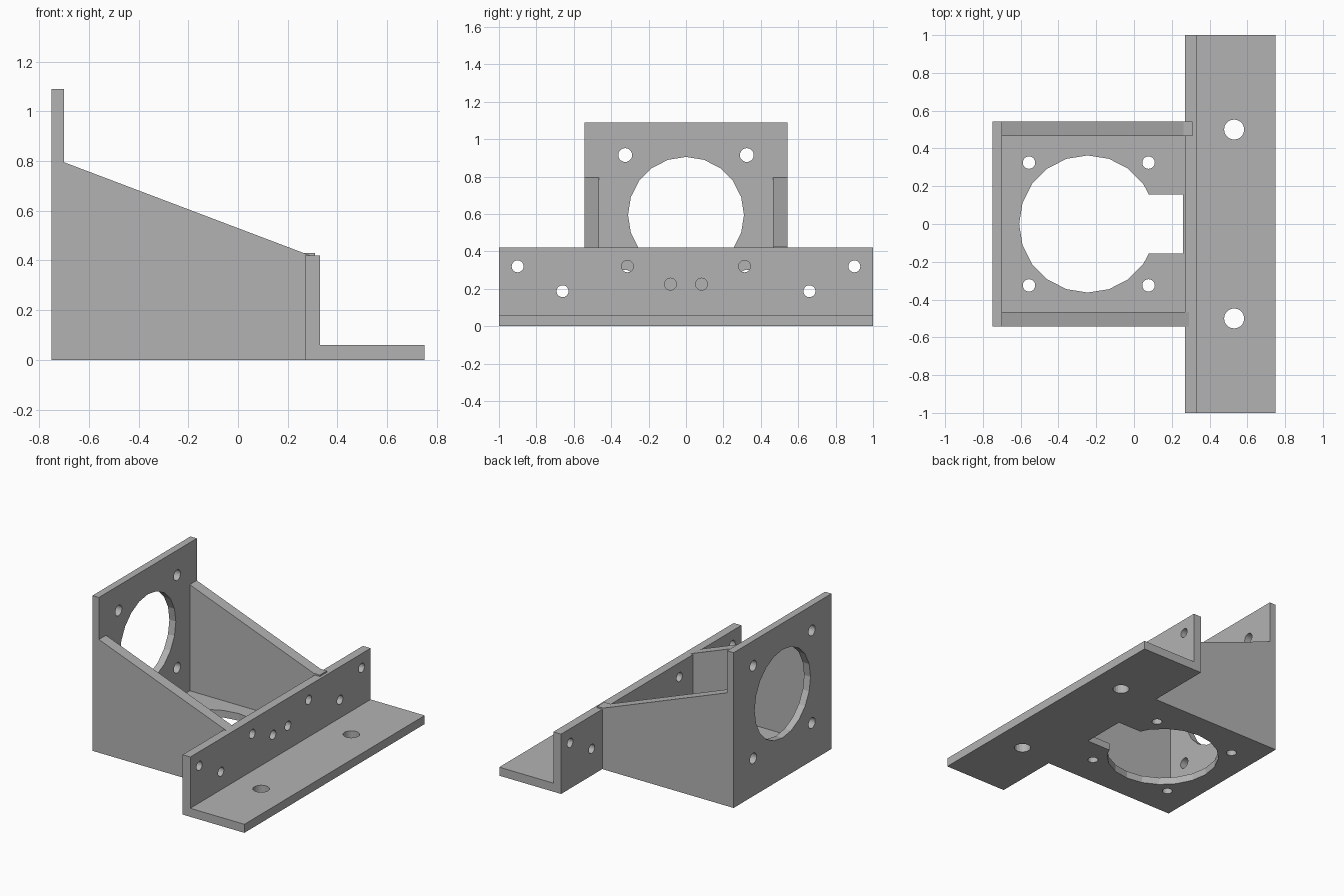
import bpy, bmesh, math
from mathutils import Matrix, Vector

cube = bpy.data.objects.get("Cube")
if cube:
    bpy.data.objects.remove(cube, do_unlink=True)

GREY = (0.45, 0.45, 0.45, 1)
metal = bpy.data.materials.new("plain grey metal")
metal.use_nodes = True
metal.diffuse_color = GREY
metal.node_tree.nodes["Principled BSDF"].inputs["Base Color"].default_value = GREY


def add_object(name, bm):
    bmesh.ops.recalc_face_normals(bm, faces=bm.faces)
    mesh = bpy.data.meshes.new(name)
    bm.to_mesh(mesh)
    bm.free()
    mesh.materials.append(metal)
    obj = bpy.data.objects.new(name, mesh)
    bpy.context.collection.objects.link(obj)
    return obj


def prism(name, profile, y0, y1):
    """Extrude an (x, z) profile along y."""
    bm = bmesh.new()
    face = bm.faces.new([bm.verts.new((x, y0, z)) for x, z in profile])
    grown = bmesh.ops.extrude_face_region(bm, geom=[face])["geom"]
    verts = [v for v in grown if isinstance(v, bmesh.types.BMVert)]
    bmesh.ops.translate(bm, verts=verts, vec=(0, y1 - y0, 0))
    return add_object(name, bm)


def box(name, x0, x1, y0, y1, z0, z1):
    return prism(name, [(x0, z0), (x1, z0), (x1, z1), (x0, z1)], y0, y1)


def cut(target, cutter):
    mod = target.modifiers.new("hole", "BOOLEAN")
    mod.operation = "DIFFERENCE"
    mod.solver = "EXACT"
    mod.object = cutter
    cutter.hide_render = True
    bpy.context.view_layer.objects.active = target
    bpy.ops.object.modifier_apply(modifier=mod.name)
    bpy.data.objects.remove(cutter, do_unlink=True)


def drill(target, axis, spots, radius):
    """Cut 20-sided holes along x or z through the given points."""
    bm = bmesh.new()
    turn = Matrix.Rotation(math.pi / 2, 4, "Y") if axis == "x" else Matrix()
    for spot in spots:
        bmesh.ops.create_cone(bm, cap_ends=True, segments=20, radius1=radius,
                              radius2=radius, depth=0.2,
                              matrix=Matrix.Translation(Vector(spot)) @ turn)
    cut(target, add_object("drill", bm))


SIDES = (-1, 1)
HALF, INNER = 0.543, 0.465

# Upright plate with a large bore and four bolt holes
back_plate = box("upright_plate", -0.75, -0.70, -HALF, HALF, 0, 1.09)
drill(back_plate, "x", [(-0.725, 0, 0.595)], 0.31)
drill(back_plate, "x", [(-0.725, s * 0.325, z) for s in SIDES for z in (0.265, 0.915)], 0.037)

# Floor plate with a keyhole opening and four bolt holes
floor = box("floor_plate", -0.70, 0.27, -INNER, INNER, 0, 0.05)
drill(floor, "z", [(-0.245, 0, 0.025)], 0.363)
cut(floor, box("slot", -0.25, 0.26, -0.157, 0.157, -0.1, 0.2))
drill(floor, "z", [(x, s * 0.325, 0.025) for s in SIDES for x in (-0.556, 0.077)], 0.033)

# Sloping side walls, with small lips resting on the angle bar
wall = [(-0.70, 0), (0.27, 0), (0.27, 0.42)]
prism("right_side_wall", wall + [(0.29, 0.42), (-0.70, 0.795)], -HALF, -INNER)
prism("left_side_wall", wall + [(0.31, 0.42), (0.31, 0.43), (0.263, 0.43), (-0.70, 0.795)],
      INNER, HALF)

# Long angle bar with mounting holes in both legs
angle_bar = prism("angle_bar", [(0.27, 0), (0.75, 0), (0.75, 0.06), (0.33, 0.06),
                                (0.33, 0.42), (0.27, 0.42)], -1, 1)
drill(angle_bar, "z", [(0.53, s * 0.5, 0.03) for s in SIDES], 0.053)
leg_holes = [(0.9, 0.32), (0.66, 0.187), (0.313, 0.32), (0.083, 0.225)]
drill(angle_bar, "x", [(0.3, s * y, z) for s in SIDES for y, z in leg_holes], 0.032)
